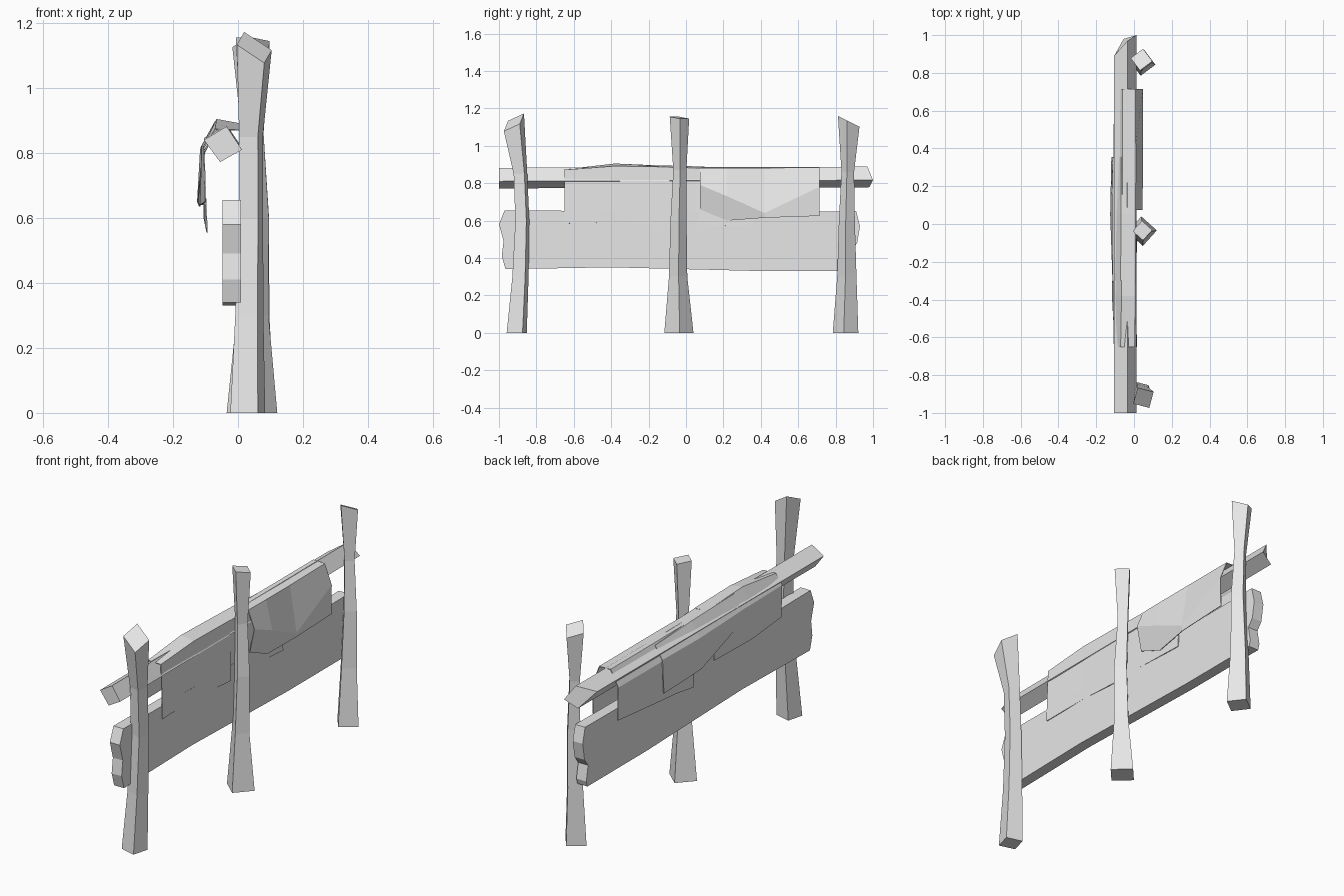
import bpy, bmesh, math
from mathutils import Vector

cube = bpy.data.objects.get("Cube")
if cube:
    bpy.data.objects.remove(cube)

grey = bpy.data.materials.new("pale grey")
grey.use_nodes = True
colour = (0.8, 0.8, 0.8, 1)
grey.diffuse_color = colour
grey.node_tree.nodes["Principled BSDF"].inputs["Base Color"].default_value = colour


def loft(name, rings, closed=True):
    """Join rings of points with faces; closed rings also get end caps."""
    bm = bmesh.new()
    rows = [[bm.verts.new(p) for p in ring] for ring in rings]
    count = len(rows[0])
    for low, high in zip(rows, rows[1:]):
        for i in range(count if closed else count - 1):
            j = (i + 1) % count
            bm.faces.new((low[i], low[j], high[j], high[i]))
    if closed:
        bm.faces.new(rows[0][::-1])
        bm.faces.new(rows[-1])
    bmesh.ops.recalc_face_normals(bm, faces=bm.faces)
    mesh = bpy.data.meshes.new(name)
    bm.to_mesh(mesh)
    bm.free()
    mesh.materials.append(grey)
    obj = bpy.data.objects.new(name, mesh)
    bpy.context.collection.objects.link(obj)
    return obj


def post(name, angle, levels, slope_x, slope_y):
    """Rough square post: levels are (x, y, z, corner radius), top is sawn at a slant."""
    rings = []
    for n, (x, y, z, radius) in enumerate(levels):
        ring = []
        for k in range(4):
            a = math.radians(angle + k * 90)
            dx, dy = radius * math.cos(a), radius * math.sin(a)
            tilt = dx * slope_x + dy * slope_y if n == len(levels) - 1 else 0
            ring.append(Vector((x + dx, y + dy, z + tilt)))
        rings.append(ring)
    return loft(name, rings)


# Three waisted posts
post("front_post", 30, [(.03, -.905, 0, .062), (.035, -.885, .3, .05), (.04, -.875, .6, .043),
                        (.04, -.885, .85, .042), (.05, -.92, 1.125, .062)], -.5, .6)
post("middle_post", 3, [(.043, -.038, 0, .078), (.045, -.042, .3, .049), (.052, -.04, .6, .043),
                        (.043, -.033, .87, .035), (.045, -.035, 1.15, .052)], -.1, -.1)
post("back_post", -8, [(.045, .853, 0, .069), (.045, .86, .3, .052), (.053, .86, .6, .043),
                       (.045, .865, .86, .034), (.04, .87, 1.13, .058)], 0, -.5)

# Wide plank with ragged ends
outline = [(-.965, .34), (-.4, .35), (.4, .33), (.89, .33), (.9, .36), (.885, .44), (.915, .48),
           (.93, .57), (.91, .65), (.3, .645), (-.4, .65), (-.97, .655), (-1, .58), (-.975, .49),
           (-.985, .41)]
loft("plank", [[(x, y, z) for y, z in outline] for x in (-.048, .01)])

# Square rail turned on its edge, with a slanted far end
section = [(-.105, .84), (-.035, .882), (.012, .81), (-.055, .772)]
far_end = [.89, .97, 1, .98]
loft("top_rail", [[(x, -1, z) for x, z in section],
                  [(x, y, z + .006) for (x, z), y in zip(section, far_end)]])


def cloth(name, stations):
    """Hanging sheet: each station is y followed by an x-z profile over the rail."""
    obj = loft(name, [[(x, y, z) for x, z in profile] for y, profile in stations], closed=False)
    sheet = obj.modifiers.new("thickness", "SOLIDIFY")
    sheet.thickness = .004
    sheet.offset = 0


# Overlapping cloths draped on the rail
cloth("front_cloth", [
    (-.65, [(-.1, .65), (-.105, .82), (-.07, .872), (.004, .87), (.014, .585)]),
    (-.38, [(-.115, .64), (-.11, .82), (-.065, .903), (.006, .89), (.008, .59)]),
    (-.08, [(-.108, .64), (-.107, .82), (-.065, .89), (.006, .885), (.014, .57)])])
cloth("middle_cloth", [
    (-.3, [(-.112, .76), (-.112, .82), (-.07, .897), (.004, .888), (.006, .6)]),
    (.05, [(-.124, .65), (-.115, .81), (-.068, .888), (.006, .88), (.008, .58)]),
    (.355, [(-.118, .635), (-.11, .81), (-.068, .874), (.004, .87), (.014, .565)])])
cloth("back_cloth", [
    (.075, [(-.095, .555), (-.106, .8), (-.06, .885), (.006, .88), (.042, .79), (.015, .66)]),
    (.22, [(-.1, .58), (-.107, .8), (-.06, .885), (.008, .88), (.045, .73), (.018, .6)]),
    (.42, [(-.104, .6), (-.106, .8), (-.06, .884), (.008, .88), (.046, .64), (.04, .615)]),
    (.715, [(-.1, .625), (-.104, .8), (-.06, .884), (.006, .882), (.045, .78), (.042, .625)])])
